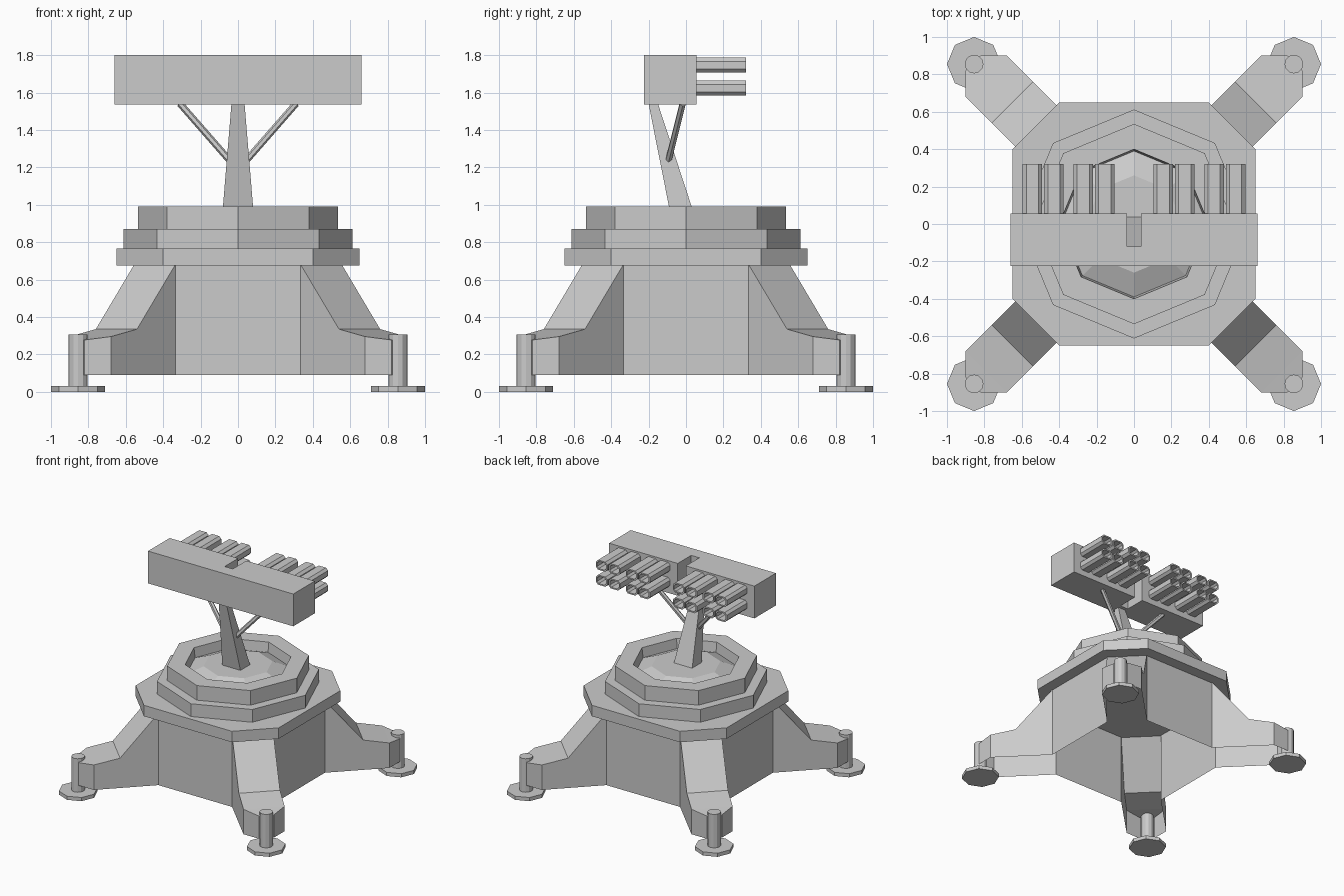
import bpy, bmesh, math
from mathutils import Vector

if "Cube" in bpy.data.objects:
    bpy.data.objects.remove(bpy.data.objects["Cube"])


def make(name, bm):
    bmesh.ops.recalc_face_normals(bm, faces=bm.faces)
    me = bpy.data.meshes.new(name)
    bm.to_mesh(me)
    bm.free()
    ob = bpy.data.objects.new(name, me)
    bpy.context.collection.objects.link(ob)
    return ob


def loft(name, rings, cap_start=True, cap_end=True):
    """Skin a list of equal-length point rings."""
    bm = bmesh.new()
    loops = [[bm.verts.new(p) for p in ring] for ring in rings]
    n = len(loops[0])
    for a, b in zip(loops, loops[1:]):
        for i in range(n):
            j = (i + 1) % n
            bm.faces.new((a[i], a[j], b[j], b[i]))
    if cap_start:
        bm.faces.new(loops[0][::-1])
    if cap_end:
        bm.faces.new(loops[-1])
    return make(name, bm)


def circle(r, z, n=8, cx=0, cy=0):
    return [(cx + r * math.cos(2 * math.pi * i / n),
             cy + r * math.sin(2 * math.pi * i / n), z) for i in range(n)]


def prism(name, outline, z0, z1):
    return loft(name, [[(x, y, z) for x, y in outline] for z in (z0, z1)])


# Base shell, open underneath: one quarter (front wall + corner leg), turned four times
bm = bmesh.new()
ZB, ZT = 0.09, 0.68
inner, knee = (0.335, 0.555), (0.54, 0.76)
side, tip = (0.68, 0.90), (0.82, 0.90)
for k in range(4):
    c, s = round(math.cos(k * math.pi / 2)), round(math.sin(k * math.pi / 2))

    def face(*pts):
        bm.faces.new([bm.verts.new((c * x - s * y, s * x + c * y, z)) for x, y, z in pts])

    def flip(p):
        return (p[1], p[0])

    face((-0.335, 0.555, ZB), (0.335, 0.555, ZB), (0.335, 0.555, ZT), (-0.335, 0.555, ZT))
    for f in (lambda p: p, flip):
        i, kn, sd, tp = f(inner), f(knee), f(side), f(tip)
        face((*i, ZB), (*sd, ZB), (*sd, 0.295), (*kn, 0.335), (*i, ZT))
        face((*sd, ZB), (*tp, ZB), (*tp, 0.277), (*sd, 0.295))
    face((*inner, ZT), (*knee, 0.335), (*flip(knee), 0.335), (*flip(inner), ZT))
    face((*knee, 0.335), (*side, 0.295), (*flip(side), 0.295), (*flip(knee), 0.335))
    face((*side, 0.295), (*tip, 0.277), (*flip(tip), 0.277), (*flip(side), 0.295))
    face((*tip, ZB), (*flip(tip), ZB), (*flip(tip), 0.277), (*tip, 0.277))
bmesh.ops.remove_doubles(bm, verts=bm.verts, dist=0.0005)
make("base_shell", bm)

# Feet: octagonal pads with posts
for sx in (-1, 1):
    for sy in (-1, 1):
        x, y = 0.855 * sx, 0.855 * sy
        loft("foot_pad", [circle(0.145, z, 8, x, y) for z in (0, 0.03)])
        loft("foot_post", [circle(0.05, z, 12, x, y) for z in (0.001, 0.305)])

# Deck plate with cut corners
a, b = 0.65, 0.40
prism("deck_plate", [(a, -b), (a, b), (b, a), (-b, a), (-a, b), (-a, -b), (-b, -a), (b, -a)],
      0.675, 0.765)

# Stepped turntable with recessed dome
steps = [(0.612, 0.765), (0.612, 0.87), (0.535, 0.87), (0.535, 0.99),
         (0.40, 0.99), (0.39, 0.91), (0.26, 0.965)]
loft("turntable", [circle(r, z) for r, z in steps], cap_start=False)


# Leaning tapered mast
def rect(w, y0, y1, z):
    return [(-w, y0, z), (w, y0, z), (w, y1, z), (-w, y1, z)]


loft("mast", [rect(0.083, -0.085, 0.04, 0.96), rect(0.035, -0.20, -0.15, 1.54)])

# Diagonal braces
for sx in (-1, 1):
    p, q = Vector((0.03 * sx, -0.098, 1.22)), Vector((0.31 * sx, -0.018, 1.54))
    d = (q - p).normalized()
    u = d.cross(Vector((0, 1, 0))).normalized()
    v = d.cross(u)
    loft("brace", [[e + 0.018 * (u * math.cos(t) + v * math.sin(t))
                    for t in [math.pi / 3 * i for i in range(6)]] for e in (p, q)])

# Launcher housing with a rear notch
prism("launcher_housing", [(-0.66, -0.225), (0.66, -0.225), (0.66, 0.055), (0.037, 0.055),
                           (0.037, -0.12), (-0.037, -0.12), (-0.037, 0.055), (-0.66, 0.055)],
      1.535, 1.80)


# Hollow launch tubes, two rows
def tube_ring(cx, cz, y, t):
    w, h, k = 0.052 - t, 0.040 - t, 0.019 - 0.4 * t
    return [(cx + px, y, cz + pz) for px, pz in
            [(w, -h + k), (w, h - k), (w - k, h), (k - w, h),
             (-w, h - k), (-w, k - h), (k - w, -h), (w - k, -h)]]


for cx in (0.157, 0.271, 0.428, 0.543):
    for sx in (-1, 1):
        for cz in (1.623, 1.746):
            loft("launch_tube", [tube_ring(cx * sx, cz, y, t) for y, t in
                                 [(0.055, 0), (0.32, 0), (0.32, 0.011), (0.06, 0.011)]],
                 cap_start=False)
